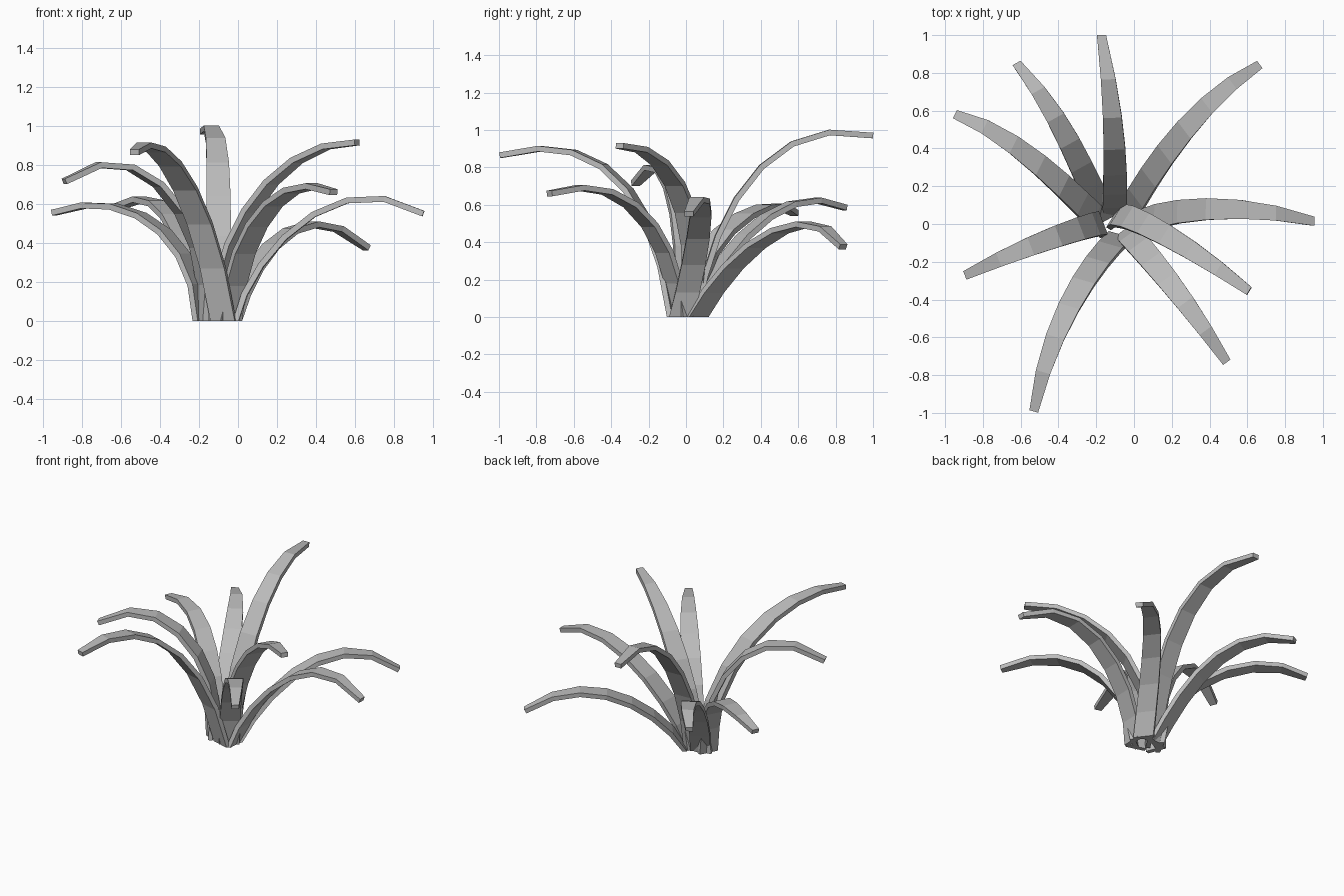
import bpy
import bmesh
import math
from mathutils import Vector

SEGMENTS = 7
THICKNESS = 0.03
BASE_WIDTH = 0.13
TIP_WIDTH = 0.048

default_cube = bpy.data.objects.get("Cube")
if default_cube:
    bpy.data.objects.remove(default_cube, do_unlink=True)

# One plain grey for the whole plant
grey = bpy.data.materials.new("leaf_grey")
grey.use_nodes = True
colour = (0.5, 0.5, 0.5, 1)
grey.diffuse_color = colour
grey.node_tree.nodes["Principled BSDF"].inputs["Base Color"].default_value = colour


def curve_point(root, lower, upper, tip, t):
    """Smooth cubic passing through four points at equal steps of t."""
    s = 3 * t
    d1 = lower - root
    d2 = upper - 2 * lower + root
    d3 = tip - 3 * upper + 3 * lower - root
    return root + d1 * s + d2 * (s * (s - 1) / 2) + d3 * (s * (s - 1) * (s - 2) / 6)


def make_leaf(name, heading, *points):
    """Sweep a flat rectangular section along an arching path, narrowing to the tip."""
    knots = [Vector(p) for p in points]
    steps = [i / SEGMENTS for i in range(SEGMENTS + 1)]
    path = [curve_point(*knots, t) for t in steps]
    angle = math.radians(heading)
    across = Vector((-math.sin(angle), math.cos(angle), 0))

    bm = bmesh.new()
    rings = []
    for i, t in enumerate(steps):
        before = path[max(i - 1, 0)]
        after = path[min(i + 1, SEGMENTS)]
        # The root is cut level with the ground
        tangent = (after - before).normalized() if i else Vector((0, 0, 1))
        outward = across.cross(tangent).normalized() * THICKNESS / 2
        side = across * (BASE_WIDTH + (TIP_WIDTH - BASE_WIDTH) * t ** 3) / 2
        corners = (side + outward, outward - side, -side - outward, side - outward)
        rings.append([bm.verts.new(path[i] + c) for c in corners])

    for a, b in zip(rings, rings[1:]):
        for k in range(4):
            n = (k + 1) % 4
            bm.faces.new((a[k], a[n], b[n], b[k]))
    bm.faces.new(rings[0])
    bm.faces.new(rings[-1])
    bmesh.ops.recalc_face_normals(bm, faces=bm.faces)

    mesh = bpy.data.meshes.new(name)
    bm.to_mesh(mesh)
    bm.free()
    mesh.materials.append(grey)
    leaf = bpy.data.objects.new(name, mesh)
    bpy.context.collection.objects.link(leaf)


# Leaves: heading in degrees, then root, lower, upper and tip points
make_leaf("back_leaf", 92,
          (-.1, .06, 0), (-.1, .2, .5), (-.11, .51, .89), (-.172, 1, .97))
make_leaf("back_left_leaf", 37,
          (-.03, .06, 0), (.11, .29, .31), (.345, .585, .49), (.66, .84, .375))
make_leaf("left_leaf", -2,
          (-.01, -.025, 0), (.155, .05, .335), (.5, .08, .6), (.95, .015, .55))
make_leaf("tall_left_leaf", -32,
          (-.1, .03, 0), (0, .025, .45), (.255, -.11, .79), (.61, -.355, .915))
make_leaf("front_left_leaf", -54,
          (-.04, -.04, 0), (.05, -.14, .4), (.24, -.375, .65), (.49, -.73, .66))
make_leaf("front_leaf", 254,
          (-.075, -.07, 0), (-.22, -.235, .565), (-.395, -.545, .86), (-.53, -.99, .865))
make_leaf("right_leaf", 201,
          (-.19, -.01, 0), (-.235, -.01, .44), (-.5, -.1, .765), (-.89, -.27, .715))
make_leaf("back_right_leaf", 153,
          (-.19, .03, 0), (-.31, .14, .38), (-.59, .385, .575), (-.945, .58, .555))
make_leaf("far_back_right_leaf", 119,
          (-.14, .04, 0), (-.247, .235, .345), (-.39, .52, .585), (-.62, .85, .585))
